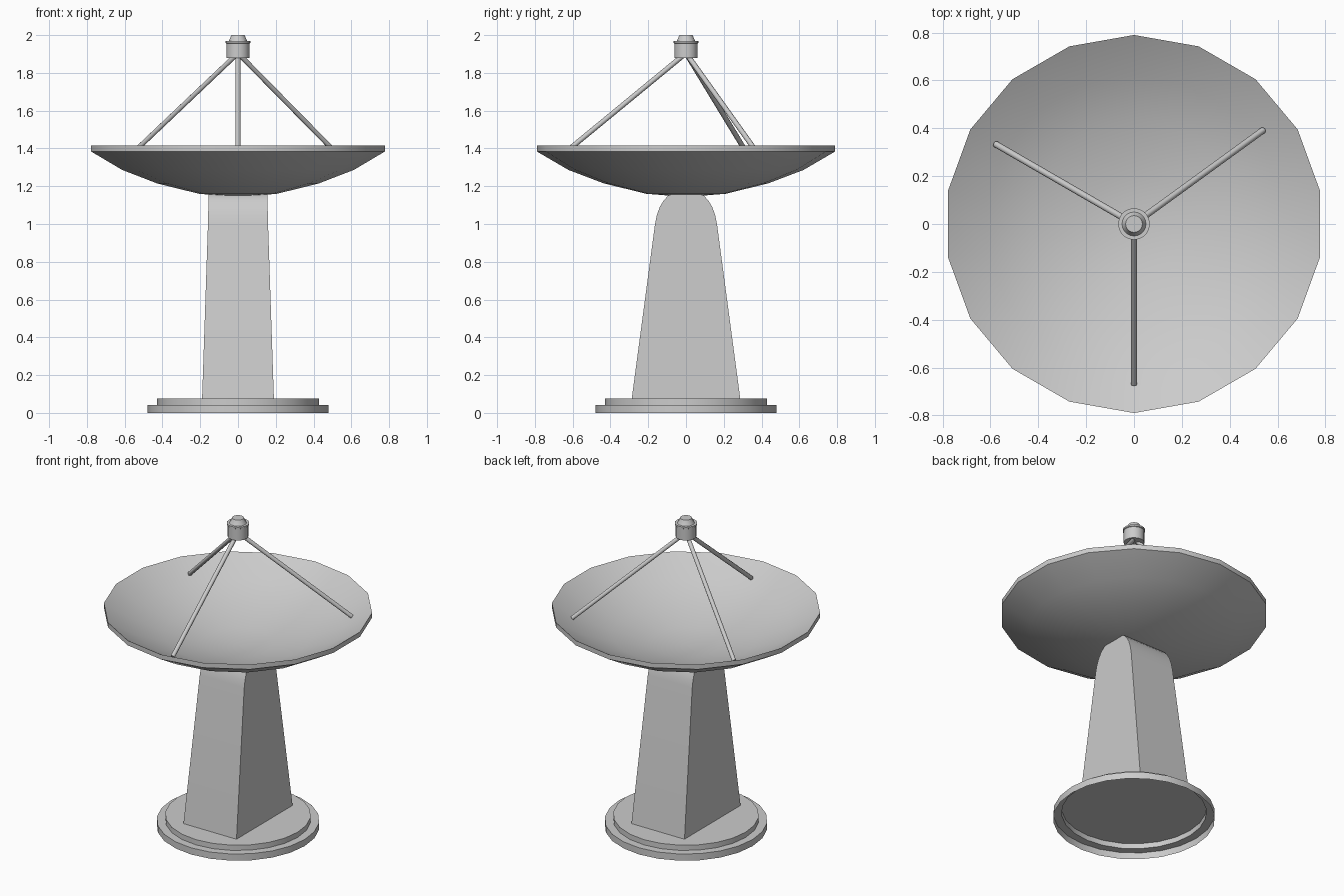
import bpy, bmesh, math
from mathutils import Vector

if "Cube" in bpy.data.objects:
    bpy.data.objects.remove(bpy.data.objects["Cube"])


def finish(bm, name, angle=30, fix_normals=True):
    if fix_normals:
        bmesh.ops.recalc_face_normals(bm, faces=bm.faces)
    mesh = bpy.data.meshes.new(name)
    bm.to_mesh(mesh)
    bm.free()
    mesh.shade_smooth()
    mesh.set_sharp_from_angle(angle=math.radians(angle))
    obj = bpy.data.objects.new(name, mesh)
    bpy.context.collection.objects.link(obj)
    return obj


def lathe(name, profile, sides, start=90, fix_normals=True):
    """Revolve (radius, z) points; radius 0 becomes a single pole vertex."""
    bm = bmesh.new()
    rings = []
    for r, z in profile:
        if r == 0:
            rings.append([bm.verts.new((0, 0, z))] * sides)
        else:
            ring = []
            for i in range(sides):
                a = math.radians(start) + math.tau * i / sides
                ring.append(bm.verts.new((r * math.cos(a), r * math.sin(a), z)))
            rings.append(ring)
    for low, high in zip(rings, rings[1:]):
        for i in range(sides):
            j = (i + 1) % sides
            corners = dict.fromkeys((low[i], low[j], high[j], high[i]))
            bm.faces.new(list(corners))
    return finish(bm, name, fix_normals=fix_normals)


# Stepped base plate, an open shell underneath
lathe("base_plate", [(0.478, 0), (0.478, 0.043), (0.428, 0.043),
                     (0.428, 0.077), (0, 0.077)], 24, fix_normals=False)

# Tapered mast with a rounded top, lofted through rectangles (z, half x, half y)
sections = [(0.077, 0.19, 0.287), (1.0, 0.159, 0.164), (1.045, 0.158, 0.155),
            (1.09, 0.157, 0.139), (1.125, 0.156, 0.118),
            (1.15, 0.155, 0.094), (1.16, 0.155, 0.07)]
bm = bmesh.new()
loops = [[bm.verts.new((sx * hx, sy * hy, z))
          for sx, sy in ((-1, -1), (1, -1), (1, 1), (-1, 1))]
         for z, hx, hy in sections]
for low, high in zip(loops, loops[1:]):
    for i in range(4):
        j = (i + 1) % 4
        bm.faces.new((low[i], low[j], high[j], high[i]))
bm.faces.new(loops[-1])
bm.faces.new(loops[0][::-1])
finish(bm, "mast")

# Eighteen-sided dish: underside, upright rim, then the hollow inside
under = [(0, 1.143), (0.21, 1.16), (0.435, 1.215), (0.622, 1.286), (0.79, 1.384)]
inside = [(r, z + 0.031) for r, z in reversed(under)]
lathe("dish", under + inside, 18)

# Receiver at the focus
lathe("receiver", [(0, 1.88), (0.061, 1.88), (0.061, 1.955), (0.066, 1.958),
                   (0.066, 1.968), (0.05, 1.968), (0.046, 1.974),
                   (0.035, 2.0), (0, 2.0)], 20)

# Three struts from the dish to the receiver
for name, deg in (("front_strut", -90), ("right_strut", 36), ("left_strut", 150)):
    a = math.radians(deg)
    out = Vector((math.cos(a), math.sin(a), 0))
    foot = out * 0.668 + Vector((0, 0, 1.355))
    top = out * 0.015 + Vector((0, 0, 1.892))
    bm = bmesh.new()
    bmesh.ops.create_cone(bm, cap_ends=True, segments=8, radius1=0.0135,
                          radius2=0.0135, depth=(top - foot).length)
    turn = (top - foot).to_track_quat('Z', 'Y').to_matrix()
    bmesh.ops.rotate(bm, verts=bm.verts, matrix=turn)
    bmesh.ops.translate(bm, verts=bm.verts, vec=(foot + top) / 2)
    finish(bm, name, 50)
